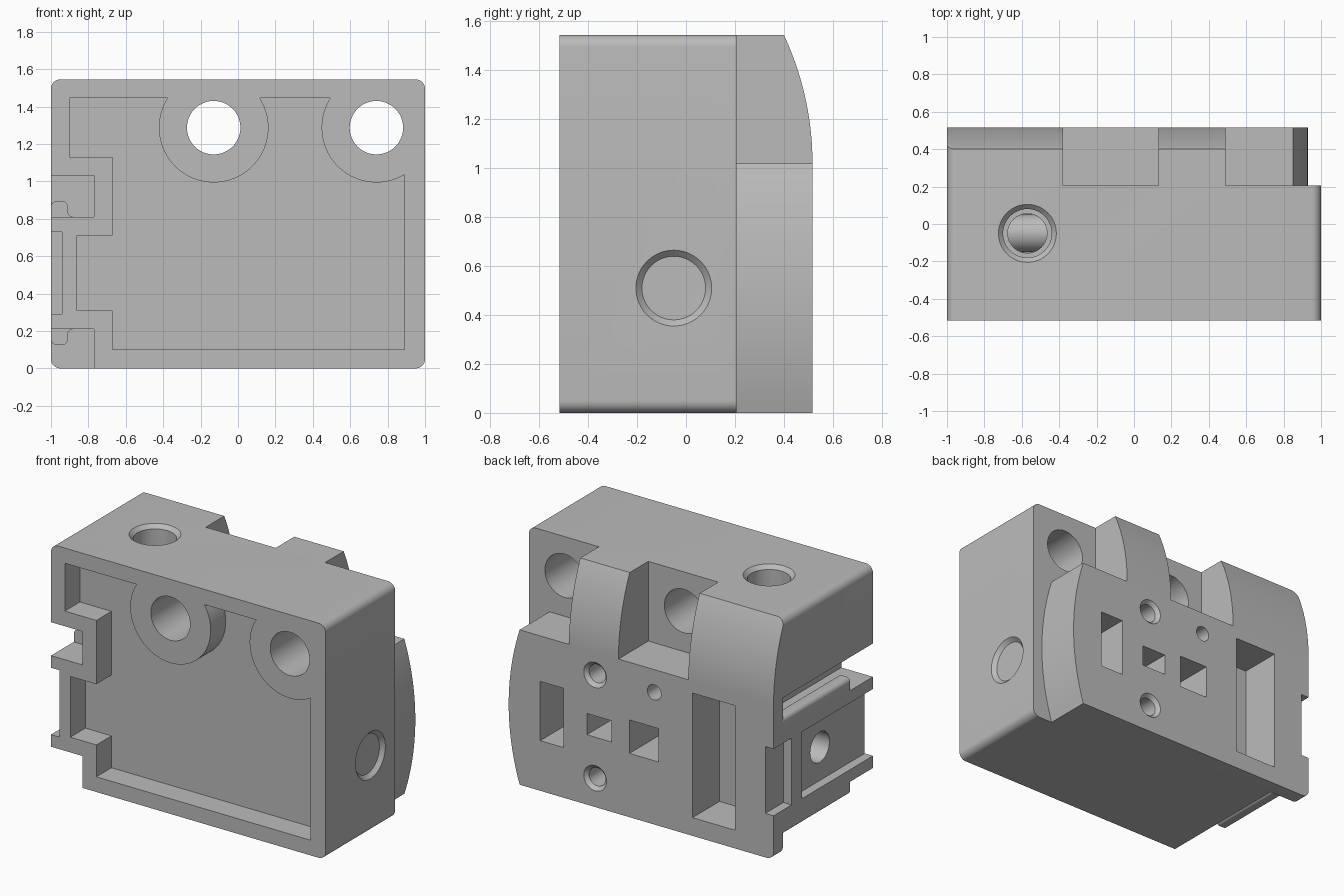
import bpy, bmesh, math
from mathutils import Vector

if "Cube" in bpy.data.objects:
    bpy.data.objects.remove(bpy.data.objects["Cube"], do_unlink=True)

grey = bpy.data.materials.new("plain grey")
grey.use_nodes = True
GREY = (0.50, 0.50, 0.50, 1)
grey.diffuse_color = GREY
grey.node_tree.nodes["Principled BSDF"].inputs["Base Color"].default_value = GREY


def finish(name, bm):
    bmesh.ops.recalc_face_normals(bm, faces=bm.faces)
    mesh = bpy.data.meshes.new(name)
    bm.to_mesh(mesh)
    bm.free()
    mesh.materials.append(grey)
    obj = bpy.data.objects.new(name, mesh)
    bpy.context.collection.objects.link(obj)
    return obj


def prism(name, points, lo, hi, axis="y"):
    """Extrude an (x, z) profile along y, or a (y, z) profile along x."""
    bm = bmesh.new()
    place = (lambda a, b: (a, lo, b)) if axis == "y" else (lambda a, b: (lo, a, b))
    face = bm.faces.new([bm.verts.new(place(a, b)) for a, b in points])
    out = bmesh.ops.extrude_face_region(bm, geom=[face])
    move = Vector((0, hi - lo, 0)) if axis == "y" else Vector((hi - lo, 0, 0))
    bmesh.ops.translate(bm, vec=move, verts=[v for v in out["geom"] if isinstance(v, bmesh.types.BMVert)])
    return finish(name, bm)


def box(x0, x1, y0, y1, z0, z1):
    return prism("cutter", [(x0, z0), (x1, z0), (x1, z1), (x0, z1)], y0, y1)


def cone(start, direction, r1, r2, depth, sides=48):
    bm = bmesh.new()
    bmesh.ops.create_cone(bm, cap_ends=True, segments=sides, radius1=r1, radius2=r2, depth=depth)
    d = Vector(direction).normalized()
    bmesh.ops.rotate(bm, matrix=d.to_track_quat("Z", "Y").to_matrix(), verts=bm.verts)
    bmesh.ops.translate(bm, vec=Vector(start) + d * depth / 2, verts=bm.verts)
    return finish("cutter", bm)


def arc(cx, cz, r, a0, a1, steps=8):
    return [(cx + r * math.cos(math.radians(a0 + (a1 - a0) * i / steps)),
             cz + r * math.sin(math.radians(a0 + (a1 - a0) * i / steps))) for i in range(steps + 1)]


def cut(target, cutter):
    cutter.hide_render = True
    mod = target.modifiers.new("cut", "BOOLEAN")
    mod.operation, mod.solver, mod.object = "DIFFERENCE", "EXACT", cutter
    bpy.context.view_layer.objects.active = target
    bpy.ops.object.modifier_apply(modifier=mod.name)
    bpy.data.objects.remove(cutter, do_unlink=True)


def drill(target, start, direction, radius, depth, rim=0):
    """Round hole from a surface point, with an optional chamfered rim."""
    d = Vector(direction)
    cut(target, cone(Vector(start) - d * 0.1, d, radius, radius, depth + 0.1))
    if rim:
        slope = rim - radius
        cut(target, cone(Vector(start) - d * 0.02, d, rim + 0.02, radius, slope + 0.02))


# Solid block with rounded long edges
H, R = 1.545, 0.05
outline = (arc(1 - R, R, R, -90, 0) + arc(1 - R, H - R, R, 0, 90)
           + arc(R - 1, H - R, R, 90, 180) + arc(R - 1, R, R, 180, 270))
body = prism("housing_body", outline, -0.517, 0.517)

# Raised back: bulged side edge and clearances around the mounting holes
sag, half = 0.08, 0.51
bow = (half ** 2 + sag ** 2) / (2 * sag)
ang = math.degrees(math.asin(half / bow))
side = arc(0.93 - bow, half, bow, -ang, ang, 24)
cut(body, prism("cutter", [(0.85, -0.2)] + side + [(0.49, 1.02), (0.49, 1.8), (1.3, 1.8), (1.3, -0.2)], 0.207, 0.8))
cut(body, box(-0.38, 0.13, 0.207, 0.8, 1.02, 1.8))

# Curved shoulder along the top of the back
rise, inset = H - 1.02, 0.117
big = (rise ** 2 + inset ** 2) / (2 * inset)
top = math.degrees(math.asin((rise + 0.02) / big))
shoulder = arc(0.517 - big, 1.02, big, 0, top, 20)
cut(body, prism("cutter", shoulder + [(0.38, 1.8), (0.8, 1.8), (0.8, 1.02)], -1.2, 1.2, "x"))

# Mounting holes, and the front pocket that leaves bosses around them
pocket = prism("cutter", [(-0.9, 1.445), (-0.9, 1.13), (-0.67, 1.13), (-0.67, 0.71), (-0.86, 0.71), (-0.86, 0.31),
                          (-0.67, 0.31), (-0.67, 0.10), (0.89, 0.10), (0.89, 1.445)], -0.8, -0.36)
for x in (-0.13, 0.74):
    cut(pocket, cone((x, -1, 1.287), (0, 1, 0), 0.293, 0.293, 1, 64))
cut(body, pocket)
for x in (-0.13, 0.74):
    drill(body, (x, -0.6, 1.287), (0, 1, 0), 0.143, 1.4)

# Side channels, stopped by the back plate, and the recess between them
cut(body, box(-1.2, -0.77, -0.8, 0.42, 0.81, 1.03))
cut(body, box(-1.2, -0.77, -0.8, 0.42, -0.2, 0.21))
cut(body, box(-1.2, -0.94, -0.8, 0.22, 0.29, 0.73))
cut(body, box(-1.2, -0.94, 0.33, 0.8, 0.29, 0.73))

# Ports with chamfered rims on the top and side, and the connecting bores
drill(body, (-0.57, -0.05, H), (0, 0, -1), 0.13, 0.35, 0.155)
drill(body, (-0.57, -0.05, H), (0, 0, -1), 0.105, 1.04)
drill(body, (1, -0.05, 0.51), (-1, 0, 0), 0.13, 0.40, 0.155)
drill(body, (-1, -0.05, 0.51), (1, 0, 0), 0.1, 0.55)
cut(body, cone((0.65, -0.05, 0.51), (0, 1, 0), 0.06, 0.06, 0.2))

# Openings in the back face: (x0, x1, z0, z1, depth)
for x0, x1, z0, z1, depth in ((-0.72, -0.41, 0.12, 0.94, 0.28), (0.53, 0.70, 0.33, 0.72, 0.3),
                              (0.18, 0.36, 0.46, 0.60, 0.3), (-0.16, 0.05, 0.42, 0.64, 0.3)):
    cut(body, box(x0, x1, 0.517 - depth, 0.8, z0, z1))
for z in (0.19, 0.87):
    drill(body, (0.30, 0.517, z), (0, -1, 0), 0.06, 0.3, 0.083)
drill(body, (-0.13, 0.517, 0.87), (0, -1, 0), 0.05, 0.3)

# Rounded guide ribs, mirrored above and below the recess
MID = 0.51
rib = ([(-1, 0.80), (-0.88, 0.80)] + arc(-0.88, 0.84, 0.03, -90, -180, 5)
       + arc(-0.94, 0.865, 0.03, 0, 90, 5) + arc(-0.97, 0.865, 0.03, 90, 180, 5))
parts = [body, prism("upper_guide_rib", rib, -0.28, 0.42),
         prism("lower_guide_rib", [(x, 2 * MID - z) for x, z in rib], -0.28, 0.42)]

# Smooth the round surfaces and keep crisp edges
for obj in parts:
    bpy.ops.object.select_all(action="DESELECT")
    obj.select_set(True)
    bpy.context.view_layer.objects.active = obj
    bpy.ops.object.shade_smooth_by_angle(angle=math.radians(25))
